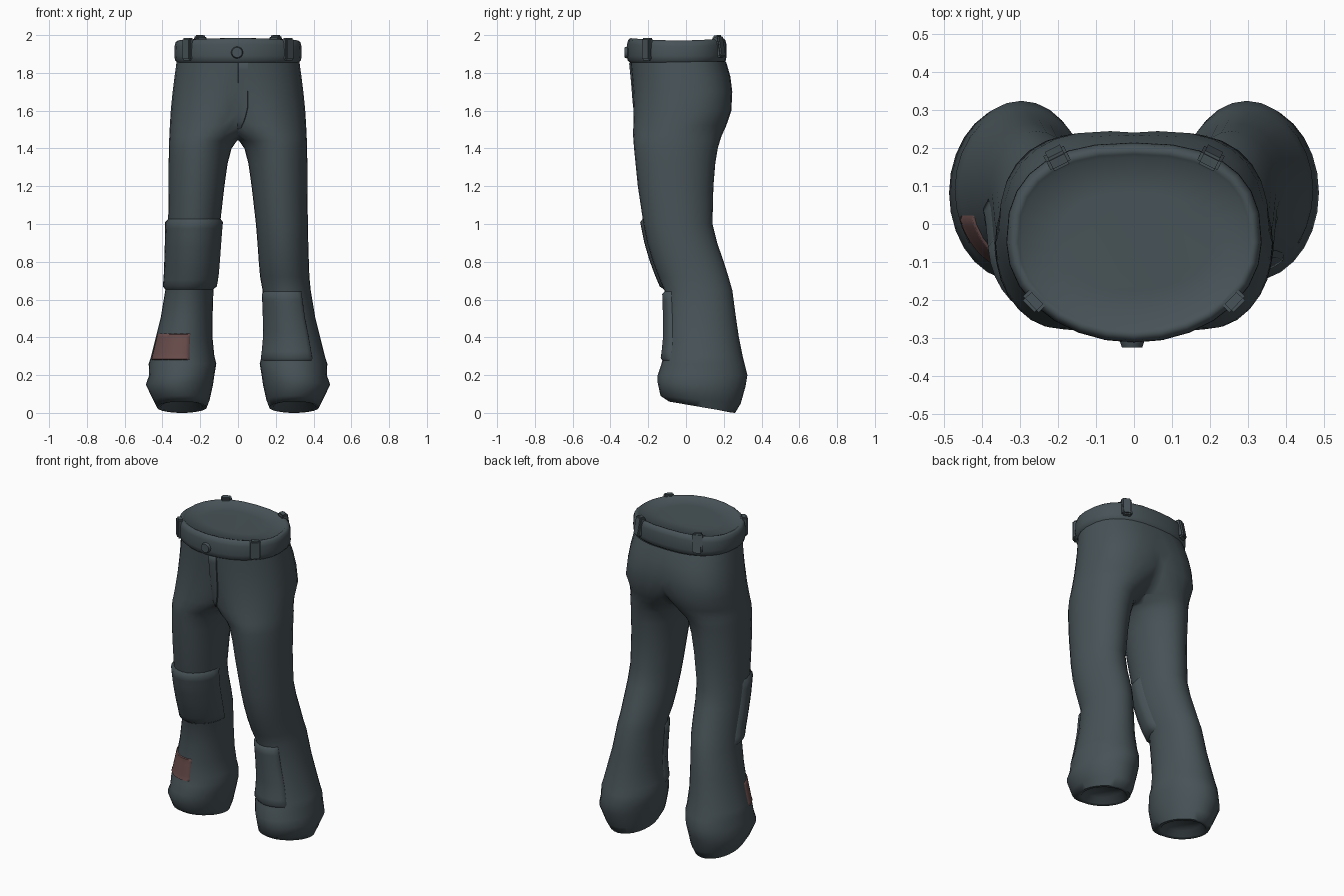
import bpy, bmesh, math
from mathutils import Matrix, Vector

if "Cube" in bpy.data.objects:
    bpy.data.objects.remove(bpy.data.objects["Cube"])

SEG = 28


def material(name, rgb):
    m = bpy.data.materials.new(name)
    m.diffuse_color = (*rgb, 1)
    m.use_nodes = True
    m.node_tree.nodes["Principled BSDF"].inputs["Base Color"].default_value = m.diffuse_color
    return m


CLOTH = material("slate cloth", (0.064, 0.086, 0.096))
PATCH = material("faded red patch", (0.145, 0.076, 0.073))

# One trouser half, bottom to top: z, inner x, outer x, front y, back y, hem tilt
ROWS = [
    (0.03, 0.165, 0.430, -0.09, 0.26, 0.03),
    (0.07, 0.150, 0.450, -0.135, 0.29, 0.02),
    (0.15, 0.132, 0.488, -0.15, 0.315, 0.01),
    (0.20, 0.125, 0.470, -0.15, 0.325, 0),
    (0.26, 0.115, 0.473, -0.13, 0.31, 0),
    (0.30, 0.125, 0.460, -0.12, 0.30, 0),
    (0.40, 0.135, 0.435, -0.11, 0.28, 0),
    (0.50, 0.135, 0.410, -0.11, 0.265, 0),
    (0.65, 0.130, 0.385, -0.115, 0.245, 0),
    (0.72, 0.117, 0.378, -0.145, 0.225, 0),
    (0.80, 0.110, 0.375, -0.175, 0.20, 0),
    (0.90, 0.103, 0.372, -0.205, 0.165, 0),
    (1.00, 0.095, 0.370, -0.225, 0.14, 0),
    (1.20, 0.072, 0.367, -0.255, 0.145, 0),
    (1.32, 0.055, 0.367, -0.267, 0.155, 0),
    (1.40, 0.034, 0.366, -0.275, 0.168, 0),
    (1.44, 0.006, 0.365, -0.278, 0.18, 0),
    (1.47, -0.04, 0.363, -0.28, 0.19, 0),
    (1.52, -0.09, 0.361, -0.279, 0.213, 0),
    (1.60, -0.15, 0.356, -0.277, 0.24, 0),
    (1.70, -0.22, 0.346, -0.281, 0.245, 0),
    (1.78, -0.28, 0.336, -0.288, 0.235, 0),
    (1.86, -0.325, 0.325, -0.296, 0.212, 0),
]
# Turned-in hem and recessed end of the leg
HEM = [(0.07, 0.205, 0.39, -0.04, 0.21, 0.02),
       (0.032, 0.187, 0.408, -0.065, 0.237, 0.03)]


def row_at(z):
    for a, b in zip(ROWS, ROWS[1:]):
        if z <= b[0]:
            t = (z - a[0]) / (b[0] - a[0])
            return [u + (v - u) * t for u, v in zip(a, b)]
    return ROWS[-1]


def point(row, ang, off=0.0):
    """Point on a row's outline; angle 0 is the outer side, -90 degrees the front."""
    z, x0, x1, y0, y1, tilt = row
    c, s = math.cos(ang), math.sin(ang)
    p = 0.8 if z > 1.55 and s > 0 else 1.0       # squarer seat
    px = math.copysign(abs(c) ** p, c)
    py = math.copysign(abs(s) ** p, s)
    return Vector(((x0 + x1) / 2 + ((x1 - x0) / 2 + off) * px,
                   (y0 + y1) / 2 + ((y1 - y0) / 2 + off) * py,
                   z - tilt * s))


def finish(name, bm, mat, angle=50):
    me = bpy.data.meshes.new(name)
    bm.to_mesh(me)
    bm.free()
    me.materials.append(mat)
    me.shade_smooth()
    me.set_sharp_from_angle(angle=math.radians(angle))
    ob = bpy.data.objects.new(name, me)
    bpy.context.collection.objects.link(ob)
    return ob


def loft(bm, rings):
    loops = [[bm.verts.new(p) for p in r] for r in rings]
    n = len(loops[0])
    for a, b in zip(loops, loops[1:]):
        for i in range(n):
            j = (i + 1) % n
            bm.faces.new((a[i], a[j], b[j], b[i]))
    return loops


ANGLES = [2 * math.pi * i / SEG for i in range(SEG)]

# Legs and seat: one half, cut at the middle and mirrored
bm = bmesh.new()
loops = loft(bm, [[point(r, a) for a in ANGLES] for r in HEM + ROWS])
bm.faces.new(loops[0][::-1])
bmesh.ops.bisect_plane(bm, geom=bm.verts[:] + bm.edges[:] + bm.faces[:], dist=1e-4,
                       plane_co=(0, 0, 0), plane_no=(1, 0, 0), clear_inner=True)
legs = finish("legs_and_seat", bm, CLOTH, 65)
mirror = legs.modifiers.new("mirror", 'MIRROR')
mirror.merge_threshold = 0.002

# Waistband with closed top
WAIST = (0, -0.322, 0.322, -0.298, 0.2, 0)


def waist_point(z, ang, off):
    p = point((1.9,) + WAIST[1:], ang, off)
    p.z = z + (0.012 * math.sin(ang) ** 2 if z > 1.9 else 0)
    return p


BAND = [(1.855, 0.0), (1.866, 0.011), (1.89, 0.015), (1.94, 0.014),
        (1.963, 0.008), (1.972, -0.004), (1.968, -0.016), (1.96, -0.024), (1.96, -0.12)]
bm = bmesh.new()
loops = loft(bm, [[waist_point(z, a, d) for a in ANGLES] for z, d in BAND])
bm.faces.new(loops[-1])
finish("waistband", bm, CLOTH, 60)


def plate(name, z0, z1, lo, hi, thick, side, mat, rim=0.012, nu=14, nv=10):
    """Raised panel that follows the cloth; lo and hi give its angle limits at a height."""
    us = [0, 0.04] + [0.04 + 0.92 * i / nu for i in range(1, nu)] + [0.96, 1]
    zs = [z0, z0 + rim] + [z0 + rim + (z1 - z0 - 2 * rim) * i / nv
                           for i in range(1, nv)] + [z1 - rim, z1]
    bm = bmesh.new()
    grid = []
    for j, z in enumerate(zs):
        row = []
        for i, u in enumerate(us):
            edge = i in (0, len(us) - 1) or j in (0, len(zs) - 1)
            p = point(row_at(z), lo(z) + (hi(z) - lo(z)) * u, -0.003 if edge else thick)
            p.x *= side
            row.append(bm.verts.new(p))
        grid.append(row)
    for a, b in zip(grid, grid[1:]):
        for i in range(len(us) - 1):
            f = (a[i], a[i + 1], b[i + 1], b[i])
            bm.faces.new(f if side > 0 else f[::-1])
    return finish(name, bm, mat, 60)


def deg(d):
    return lambda z: math.radians(d)


def at_x(width):
    """Front angle at which the outline reaches a given x."""
    def f(z):
        r = row_at(z)
        return -math.acos((width(z) - (r[1] + r[2]) / 2) / ((r[2] - r[1]) / 2))
    return f


# Knee and shin panels, coloured patch, fly
plate("knee_panel", 0.65, 1.03, deg(-178), deg(2), 0.016, -1, CLOTH, 0.02)
plate("shin_panel", 0.275, 0.645, deg(-165), deg(-52), 0.012, 1, CLOTH, 0.015)
plate("red_patch", 0.28, 0.42, deg(-103), deg(-18), 0.006, -1, PATCH, 0.004)
plate("fly", 1.5, 1.858, at_x(lambda z: 0.0),
      at_x(lambda z: 0.004 + 0.05 * math.sqrt(min(1, (z - 1.5) / 0.12))),
      0.006, 1, CLOTH, 0.008, 4)

# Belt loops
for name, ang, z, lean in (("front", -37, 1.925, 0), ("back", 57, 1.94, 10)):
    for side, tag in ((1, "left"), (-1, "right")):
        a = math.radians(ang)
        p = waist_point(1.9, a, 0.008)
        turn = math.atan2(math.sin(a) / 0.25, math.cos(a) / 0.322)
        if side < 0:
            p.x, turn = -p.x, math.pi - turn
        bm = bmesh.new()
        bmesh.ops.create_cube(bm, size=1)
        bmesh.ops.scale(bm, vec=(0.04, 0.06, 0.118), verts=bm.verts)
        bmesh.ops.bevel(bm, geom=bm.edges[:], offset=0.008, segments=2, affect='EDGES')
        bm.transform(Matrix.Translation((p.x, p.y, z)) @ Matrix.Rotation(turn, 4, 'Z')
                     @ Matrix.Rotation(math.radians(-lean), 4, 'Y'))
        finish(f"{name}_{tag}_belt_loop", bm, CLOTH, 60)

# Waist button
bm = bmesh.new()
bmesh.ops.create_cone(bm, cap_ends=True, segments=16, radius1=0.032, radius2=0.027, depth=0.016)
bm.transform(Matrix.Translation((-0.005, -0.318, 1.908)) @ Matrix.Rotation(math.pi / 2, 4, 'X'))
finish("button", bm, CLOTH, 40)
